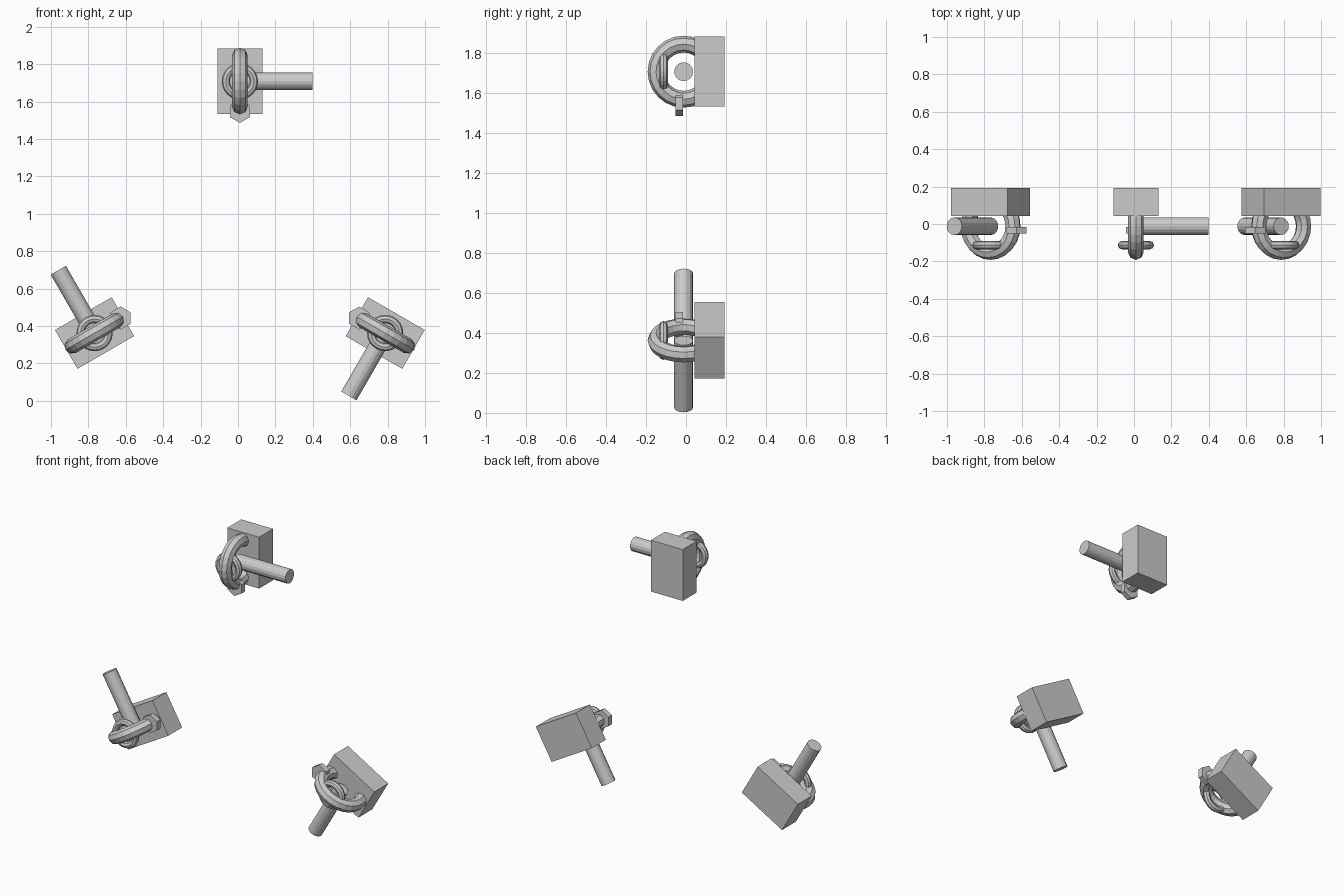
import bpy
from math import radians, pi
from mathutils import Matrix

if "Cube" in bpy.data.objects:
    bpy.data.objects.remove(bpy.data.objects["Cube"])

CENTRE = Matrix.Translation((0.01, 0, 0.811))
ARM = 0.897          # distance of each unit from the rotation centre


def place(name, local, unit):
    """Name the active part and move it from unit space into the model."""
    ob = bpy.context.object
    ob.name = name
    ob.matrix_world = unit @ local


def rot(axis):
    return Matrix.Rotation(pi / 2, 4, axis)


T = Matrix.Translation
ops = bpy.ops.mesh

# three identical units, turned 120 degrees about the front-back axis
for label, angle in (("top", 0), ("right", 120), ("left", 240)):
    unit = CENTRE @ Matrix.Rotation(radians(angle), 4, 'Y') @ T((0, 0, ARM))

    # mounting block
    ops.primitive_cube_add(size=1)
    place(label + "_block", T((0, 0.117, 0)) @ Matrix.Diagonal((0.24, 0.15, 0.35, 1)), unit)

    # large upright ring
    ops.primitive_torus_add(major_radius=0.138, minor_radius=0.042,
                            major_segments=24, minor_segments=8)
    place(label + "_large_ring", T((0, -0.012, 0)) @ rot('Y'), unit)

    # small front ring
    ops.primitive_torus_add(major_radius=0.075, minor_radius=0.022,
                            major_segments=24, minor_segments=8)
    place(label + "_small_ring", T((0, -0.113, 0)) @ rot('X'), unit)

    # side rod
    ops.primitive_cylinder_add(vertices=16, radius=0.047, depth=0.388)
    place(label + "_rod", T((0.194, -0.012, 0)) @ rot('Y'), unit)

    # hexagonal nut
    ops.primitive_cylinder_add(vertices=6, radius=0.062, depth=0.036)
    place(label + "_hex_nut", T((0, -0.034, -0.16)) @ rot('X'), unit)
